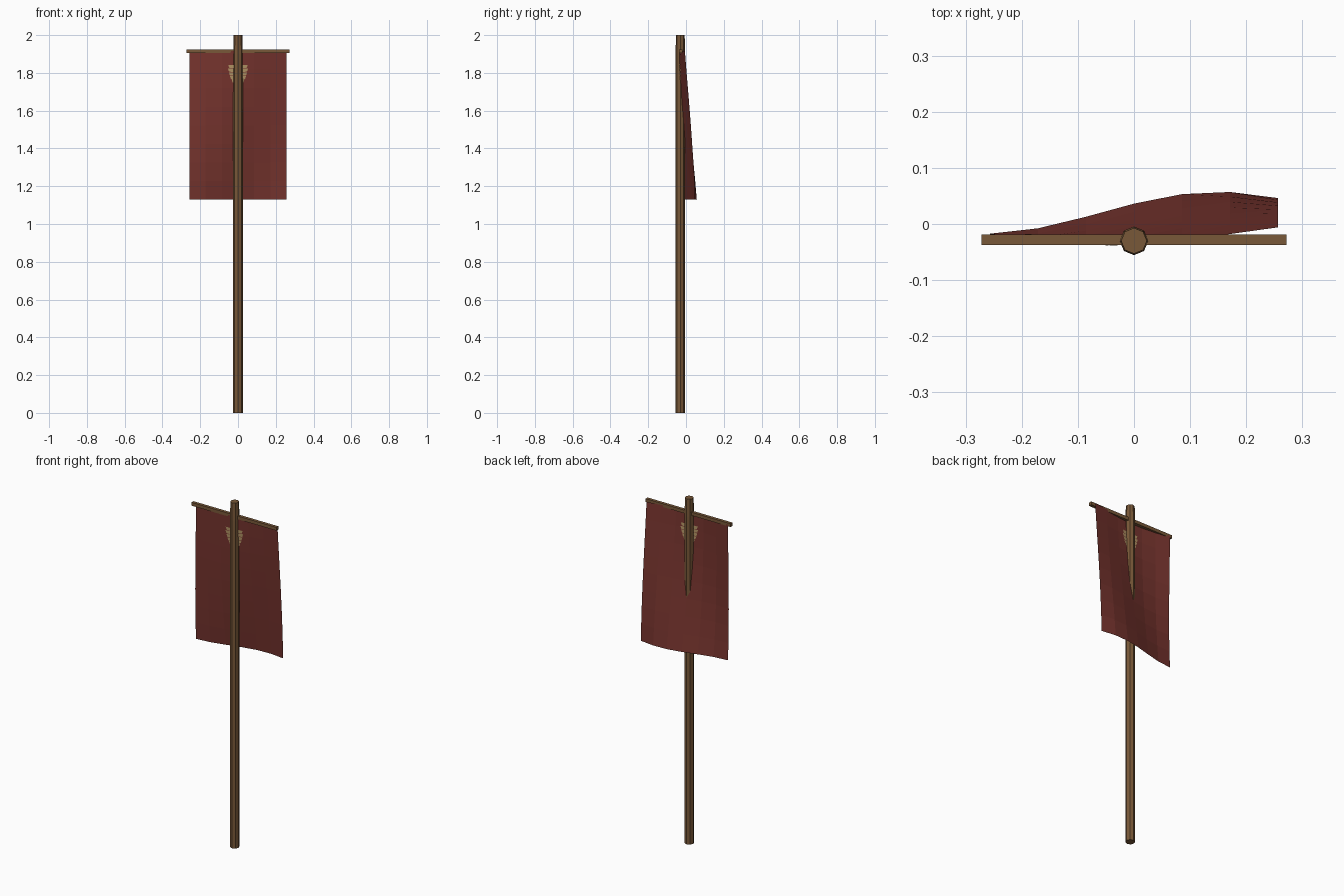
import bpy
import bmesh
from math import cos, pi
from mathutils import Matrix, Vector

cube = bpy.data.objects.get("Cube")
if cube:
    bpy.data.objects.remove(cube, do_unlink=True)

HALF_W, TOP, BOTTOM = 0.257, 1.915, 1.13
COLS, ROWS = 6, 8


def material(name, rgb):
    m = bpy.data.materials.new(name)
    m.use_nodes = True
    m.diffuse_color = (*rgb, 1)
    m.node_tree.nodes["Principled BSDF"].inputs["Base Color"].default_value = (*rgb, 1)
    return m


def finish(name, bm, mat):
    mesh = bpy.data.meshes.new(name)
    bm.to_mesh(mesh)
    bm.free()
    mesh.materials.append(mat)
    obj = bpy.data.objects.new(name, mesh)
    bpy.context.collection.objects.link(obj)
    return obj


wood = material("brown wood", (0.19, 0.098, 0.04))
red = material("dark red cloth", (0.18, 0.034, 0.027))
tan = material("tan emblem", (0.45, 0.30, 0.13))


def billow(x, t):
    """Depth of the cloth: a wave that shifts and grows from top (t=0) to bottom."""
    middle = -0.018 + 0.038 * t - 0.016 * t * (1 - t)
    size = 0.02 + 0.0175 * t
    shift = 0.04 + 0.23 * t
    return middle - size * cos(pi * (x + shift) / 0.42)


def cloth_y(x, z):
    """Depth on the faceted cloth, straight between neighbouring columns."""
    t = (TOP - z) / (TOP - BOTTOM)
    u = (x + HALF_W) / (2 * HALF_W) * COLS
    i = min(int(u), COLS - 1)
    xs = [-HALF_W + 2 * HALF_W * k / COLS for k in (i, i + 1)]
    return billow(xs[0], t) * (1 - u + i) + billow(xs[1], t) * (u - i)


# Pole: eight sides, slightly narrowed at the tip
bm = bmesh.new()
bmesh.ops.create_cone(bm, cap_ends=True, segments=8, radius1=0.0255, radius2=0.0255,
                      depth=1.9, matrix=Matrix.Translation((0, -0.03, 0.95)))
top_face = max(bm.faces, key=lambda f: f.calc_center_median().z)
tip = bmesh.ops.extrude_discrete_faces(bm, faces=[top_face])["faces"][0]
for v in tip.verts:
    v.co = Vector((v.co.x * 0.9, -0.03 + (v.co.y + 0.03) * 0.9, 2.0))
finish("pole", bm, wood)

# Crossbar
bm = bmesh.new()
bmesh.ops.create_cube(bm, size=1, matrix=Matrix.Translation((0, -0.028, 1.915))
                      @ Matrix.Diagonal((0.544, 0.018, 0.019, 1)))
finish("crossbar", bm, wood)

# Hanging cloth
bm = bmesh.new()
bmesh.ops.create_grid(bm, x_segments=COLS, y_segments=ROWS, size=1)
for v in bm.verts:
    x = v.co.x * HALF_W
    t = (1 - v.co.y) / 2
    v.co = (x, billow(x, t), TOP + (BOTTOM - TOP) * t)
finish("banner_cloth", bm, red)

# Feathered emblem: thin plates on both faces of the cloth, mirrored about the pole
FEATHERS = [(0.052, 1.835), (0.054, 1.815), (0.049, 1.795), (0.043, 1.775), (0.034, 1.757)]
for label, offset in (("front", -0.002), ("back", 0.002)):
    bm = bmesh.new()
    for side in (-1, 1):
        for reach, z in FEATHERS:
            outline = [(0.012, z - 0.012), (reach - 0.006, z - 0.008),
                       (reach, z + 0.008), (0.024, z + 0.008), (0.012, z)]
            verts = [bm.verts.new((side * x, cloth_y(side * x, h) + offset, h))
                     for x, h in outline]
            bm.faces.new(verts)
    finish("emblem_" + label, bm, tan)
